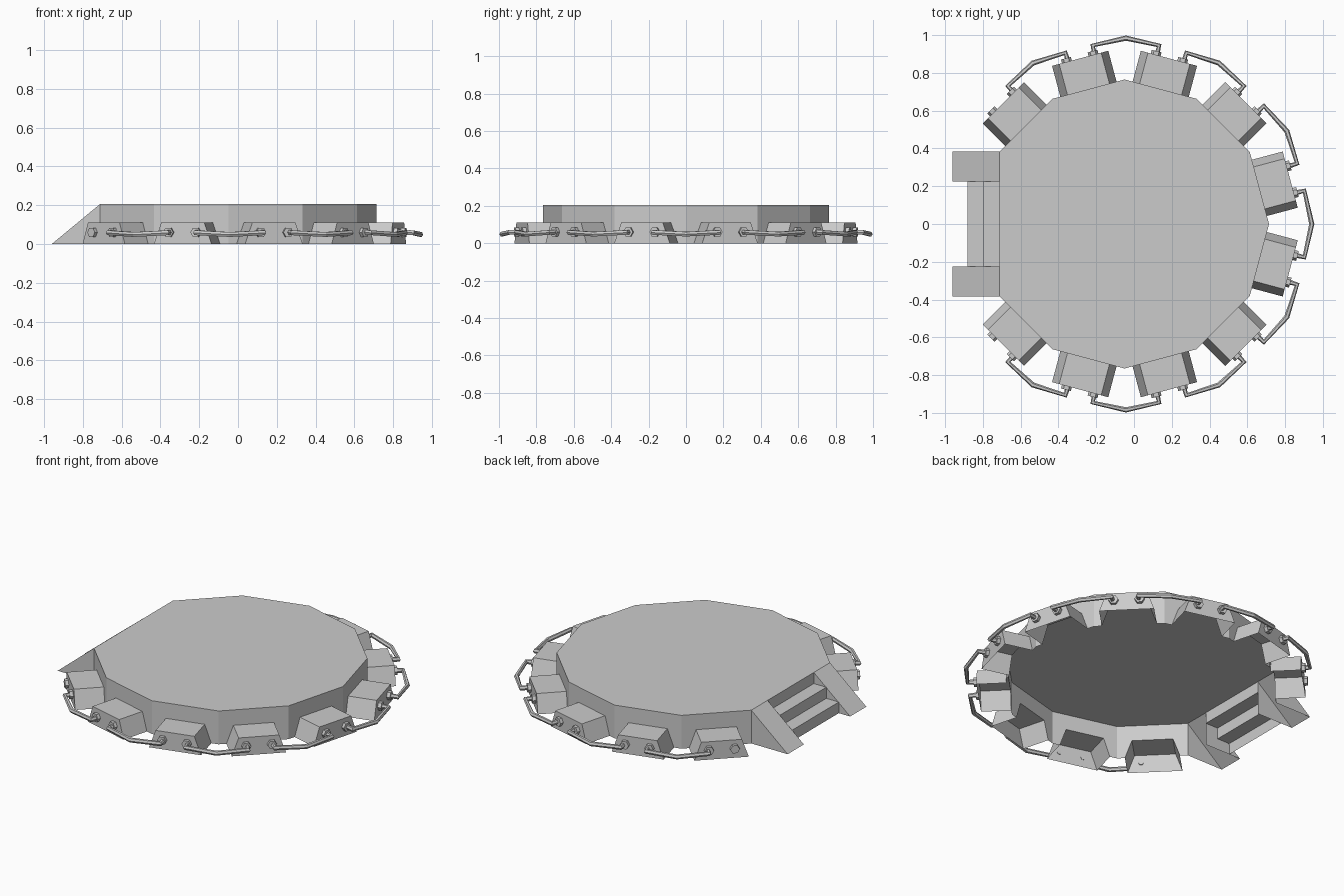
import bpy, bmesh
from math import radians, cos, sin
from mathutils import Matrix, Vector

if "Cube" in bpy.data.objects:
    bpy.data.objects.remove(bpy.data.objects["Cube"], do_unlink=True)

grey = bpy.data.materials.new("light_grey")
grey.use_nodes = True
COLOUR = (0.6, 0.6, 0.6, 1)
grey.diffuse_color = COLOUR
grey.node_tree.nodes["Principled BSDF"].inputs["Base Color"].default_value = COLOUR

CX, R, H = -0.05, 0.765, 0.205            # platform centre, radius, height
APOTHEM, REACH = R * cos(radians(15)), 0.908
BLOCK_H, TOP_W, BASE_W = 0.11, 0.115, 0.154
BOLT_Z, BOLT_OFF = 0.06, 0.073


def finish(name, bm):
    bmesh.ops.remove_doubles(bm, verts=bm.verts, dist=0.0005)
    bmesh.ops.recalc_face_normals(bm, faces=bm.faces)
    mesh = bpy.data.meshes.new(name)
    bm.to_mesh(mesh)
    bm.free()
    mesh.materials.append(grey)
    obj = bpy.data.objects.new(name, mesh)
    bpy.context.collection.objects.link(obj)
    return obj


def face(bm, points):
    return bm.faces.new([bm.verts.new(p) for p in points])


def around(angle, r, t, z, cx=CX):
    """Point at radius r and sideways offset t on the side facing angle."""
    a = radians(angle)
    return Vector((cx + r * cos(a) - t * sin(a), r * sin(a) + t * cos(a), z))


# Notch outline shared by the walls and the hollow blocks
NOTCH = [(-BASE_W, 0), (-TOP_W, BLOCK_H), (TOP_W, BLOCK_H), (BASE_W, 0)]
SIDES = [15 + 30 * k for k in range(-5, 5)]
half = R * sin(radians(15))

# Platform: closed top, open underside, walls notched behind each block
bm = bmesh.new()
face(bm, [around(30 * k, R, 0, H) for k in range(-5, 6)])
for a in SIDES:
    outline = [(-half, 0)] + NOTCH + [(half, 0), (half, H), (-half, H)]
    face(bm, [around(a, APOTHEM, t, z) for t, z in outline])
finish("platform", bm)

# Hollow anchor blocks with two hexagonal bolts each
for i, a in enumerate(SIDES):
    bm = bmesh.new()
    for (t0, z0), (t1, z1) in zip(NOTCH, NOTCH[1:]):
        face(bm, [around(a, APOTHEM, t0, z0), around(a, REACH, t0, z0),
                  around(a, REACH, t1, z1), around(a, APOTHEM, t1, z1)])
    face(bm, [around(a, REACH, t, z) for t, z in NOTCH])
    finish(f"anchor_block_{i + 1}", bm)

    bm = bmesh.new()
    for t in (-BOLT_OFF, BOLT_OFF):
        place = (Matrix.Translation(around(a, REACH + 0.01, t, BOLT_Z))
                 @ Matrix.Rotation(radians(a), 4, 'Z')
                 @ Matrix.Rotation(radians(90), 4, 'Y'))
        bmesh.ops.create_cone(bm, cap_ends=True, segments=6, radius1=0.027,
                              radius2=0.027, depth=0.02, matrix=place)
    finish(f"bolts_{i + 1}", bm)

# Bent bars joining neighbouring blocks
PATH = [(0.895, -0.164, BOLT_Z), (0.945, -0.176, BOLT_Z - 0.002),
        (0.984, 0, BOLT_Z - 0.011),
        (0.945, 0.176, BOLT_Z - 0.002), (0.895, 0.164, BOLT_Z)]
for i in range(9):
    curve = bpy.data.curves.new(f"link_bar_{i + 1}", 'CURVE')
    curve.dimensions = '3D'
    curve.bevel_depth = 0.014
    curve.bevel_resolution = 1
    curve.use_fill_caps = True
    spline = curve.splines.new('POLY')
    spline.use_smooth = False
    spline.points.add(len(PATH) - 1)
    for point, p in zip(spline.points, PATH):
        point.co = (*around(30 * (i - 4), *p, cx=CX + 0.007), 1)
    curve.materials.append(grey)
    bpy.context.collection.objects.link(bpy.data.objects.new(curve.name, curve))

# Stair cheeks: sloped wedges, open underneath and behind
BACK, TOE = CX - R * cos(radians(30)), -0.96
INNER, OUTER = 0.225, R * sin(radians(30))
for side, name in ((1, "back_stair_cheek"), (-1, "front_stair_cheek")):
    bm = bmesh.new()
    for y in (INNER, OUTER):
        face(bm, [(BACK, side * y, 0), (BACK, side * y, H), (TOE, side * y, 0)])
    face(bm, [(BACK, side * INNER, H), (BACK, side * OUTER, H),
              (TOE, side * OUTER, 0), (TOE, side * INNER, 0)])
    finish(name, bm)

# Stair treads and risers
bm = bmesh.new()
steps = [(BACK, H)]
for k in (1, 2):
    z = H * (1 - k / 3)
    steps += [(BACK - 0.085 * (k - 1), z), (BACK - 0.085 * k, z)]
steps.append((steps[-1][0], 0))
for (x0, z0), (x1, z1) in zip(steps, steps[1:]):
    face(bm, [(x0, -INNER, z0), (x0, INNER, z0), (x1, INNER, z1), (x1, -INNER, z1)])
finish("stair_steps", bm)
